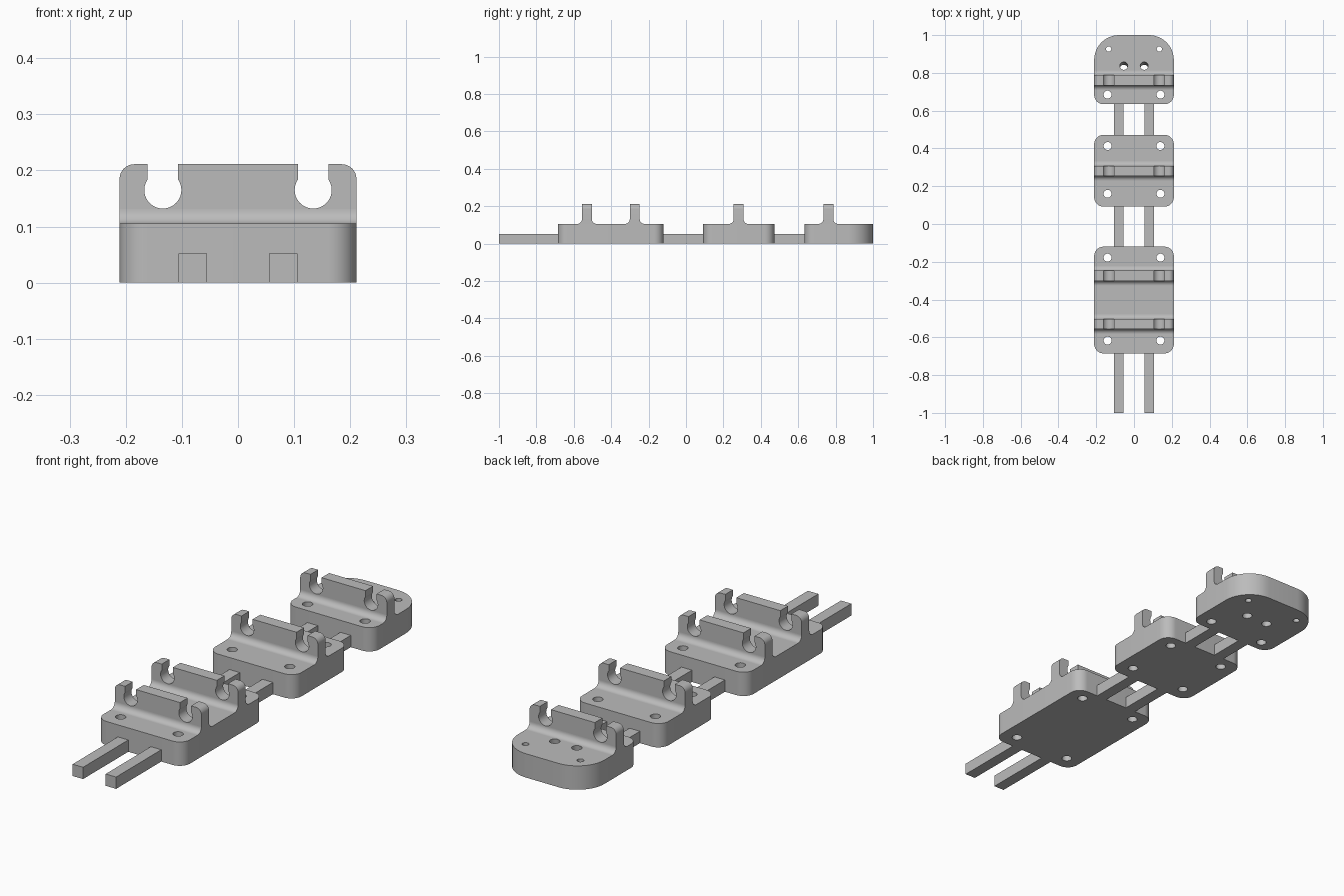
import bpy, bmesh, math
from mathutils import Vector

HALF_W = 0.211      # half width of every plate
PLATE_H = 0.105
WALL_H = 0.211
WALL_T = 0.053
FILLET = 0.026
RAIL_H = 0.052

cube = bpy.data.objects.get("Cube")
if cube:
    bpy.data.objects.remove(cube, do_unlink=True)

grey = bpy.data.materials.new("light grey plastic")
grey.use_nodes = True
COLOUR = (0.5, 0.5, 0.5, 1)
grey.diffuse_color = COLOUR
grey.node_tree.nodes["Principled BSDF"].inputs["Base Color"].default_value = COLOUR


def arc(cx, cy, r, start, end, steps=12):
    """Points on an arc, angles in degrees."""
    angles = [math.radians(start + (end - start) * i / steps) for i in range(steps + 1)]
    return [(cx + r * math.cos(a), cy + r * math.sin(a)) for a in angles]


def circle(cx, cy, r):
    return arc(cx, cy, r, 0, 360, 32)[:-1]


def solid(name, loops):
    """Body between two ends; loops is a list of (end_a, end_b) outlines, extra ones are holes."""
    bm = bmesh.new()
    caps = [[], []]
    for pair in loops:
        rings = [[bm.verts.new(p) for p in ring] for ring in pair]
        n = len(rings[0])
        for i in range(n):
            j = (i + 1) % n
            bm.faces.new((rings[0][i], rings[0][j], rings[1][j], rings[1][i]))
        for cap, ring in zip(caps, rings):
            cap += [bm.edges.get((ring[i], ring[(i + 1) % n])) for i in range(n)]
    for cap in caps:
        bmesh.ops.triangle_fill(bm, use_beauty=True, edges=cap)
    bmesh.ops.recalc_face_normals(bm, faces=bm.faces)
    mesh = bpy.data.meshes.new(name)
    bm.to_mesh(mesh)
    bm.free()
    mesh.materials.append(grey)
    ob = bpy.data.objects.new(name, mesh)
    bpy.context.collection.objects.link(ob)
    bpy.ops.object.select_all(action='DESELECT')
    ob.select_set(True)
    bpy.context.view_layer.objects.active = ob
    bpy.ops.object.shade_smooth_by_angle(angle=math.radians(30))
    return ob


def plate(name, y0, y1, holes, back_r=0.05, front_r=0.05):
    """Rounded base plate; holes are (x, y, radius, lean) and mirrored in x."""
    xb, xf = HALF_W - back_r, HALF_W - front_r
    outline = (arc(xb, y1 - back_r, back_r, 0, 90) + arc(-xb, y1 - back_r, back_r, 90, 180)
               + arc(-xf, y0 + front_r, front_r, 180, 270) + arc(xf, y0 + front_r, front_r, 270, 360))
    shapes = [(outline, 0)]
    for x, y, r, lean in holes:
        shapes += [(circle(s * x, y, r), lean) for s in (-1, 1)]
    solid(name, [([Vector((x, y, 0)) for x, y in pts],
                  [Vector((x, y + lean, PLATE_H)) for x, y in pts]) for pts, lean in shapes])


def clip_wall(name, y):
    """Upright wall with two snap-in keyhole slots on a filleted foot."""
    half = WALL_T / 2
    foot_top = PLATE_H + FILLET
    out = half + FILLET
    foot = (arc(out, foot_top, FILLET, 270, 180) + arc(-out, foot_top, FILLET, 0, -90))
    solid(name + "_foot", [([Vector((-HALF_W, y + a, z)) for a, z in foot],
                            [Vector((HALF_W, y + a, z)) for a, z in foot])])

    # right half of the face outline, from the top middle to the bottom corner
    cx, cz, r, slot = 0.134, 0.165, 0.033, 0.027
    lip = math.degrees(math.acos(slot / r))
    side = [(cx - slot, WALL_H)]
    side += arc(cx, cz, r, 180 - lip, 360 + lip, 32)
    side += [(cx + slot, WALL_H)]
    side += arc(HALF_W - FILLET, WALL_H - FILLET, FILLET, 90, 0)
    side += [(HALF_W, foot_top)]
    face = side + [(-x, z) for x, z in reversed(side)]
    solid(name, [([Vector((x, y - half, z)) for x, z in face],
                  [Vector((x, y + half, z)) for x, z in face])])


# base plates with screw holes
SCREW_X, SCREW_R = 0.14, 0.021
plate("front_plate", -0.685, -0.12, [(SCREW_X, y, SCREW_R, 0) for y in (-0.617, -0.178)])
plate("middle_plate", 0.092, 0.472, [(SCREW_X, y, SCREW_R, 0) for y in (0.16, 0.413)])
plate("back_plate", 0.634, 1.0,
      [(SCREW_X, 0.685, SCREW_R, 0), (0.134, 0.926, 0.014, 0), (0.054, 0.822, SCREW_R, 0.015)],
      back_r=0.132)

# clip walls
for name, y in (("front_clip", -0.53), ("second_clip", -0.274),
                ("third_clip", 0.281), ("back_clip", 0.761)):
    clip_wall(name, y)

# twin rails that join the plates
for label, y0, y1 in (("front", -1.0, -0.685), ("middle", -0.12, 0.092), ("back", 0.472, 0.634)):
    for side, s in (("left", 1), ("right", -1)):
        square = [(s * 0.055, 0), (s * 0.106, 0), (s * 0.106, RAIL_H), (s * 0.055, RAIL_H)]
        solid(f"{label}_rail_{side}", [([Vector((x, y0, z)) for x, z in square],
                                        [Vector((x, y1, z)) for x, z in square])])
